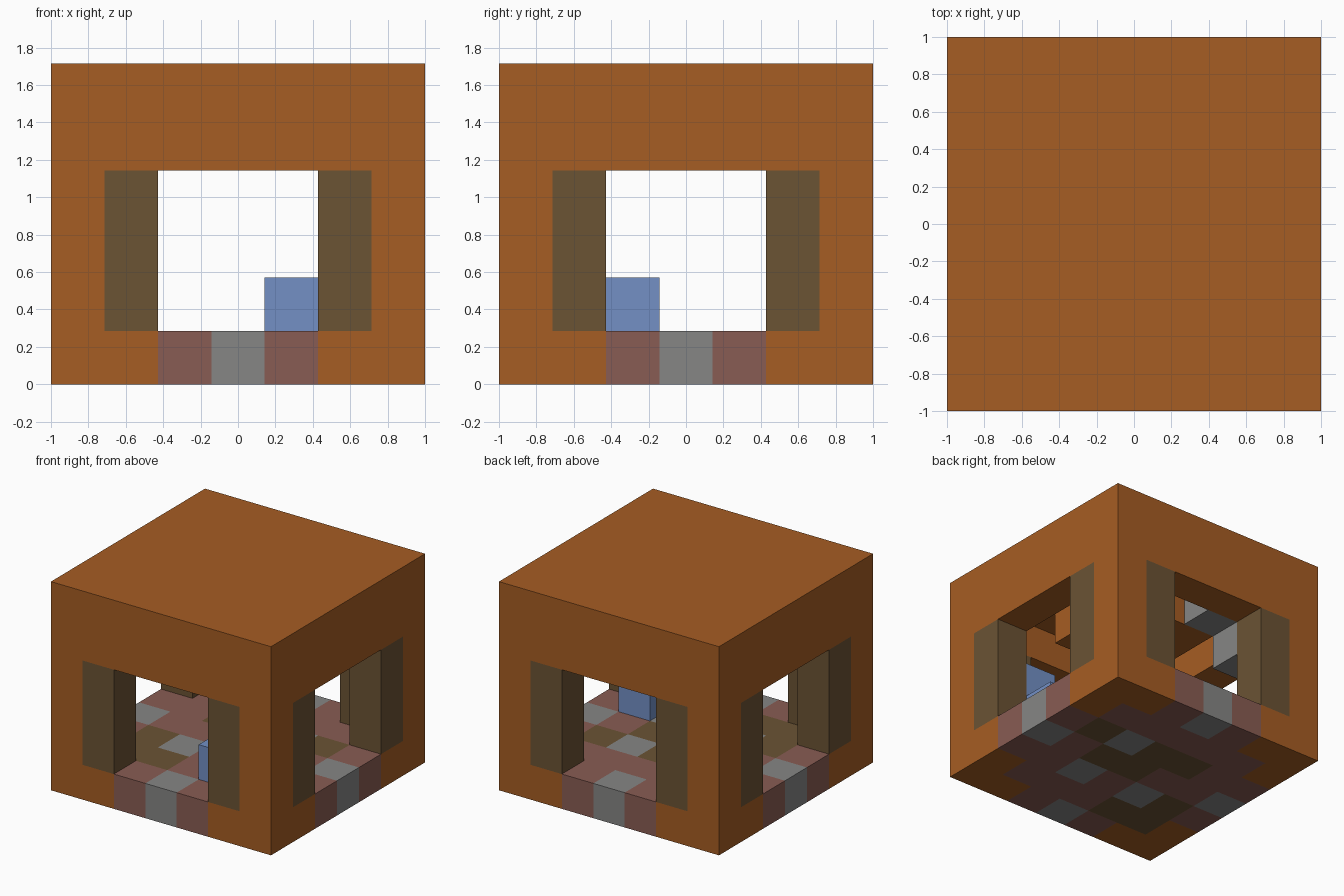
import bpy, bmesh
from mathutils import Vector

cube = bpy.data.objects.get("Cube")
if cube:
    bpy.data.objects.remove(cube, do_unlink=True)

U = 2 / 7  # edge of one building block


def srgb(*rgb):
    return tuple((c / 255 / 12.92) if c < 11 else ((c / 255 + 0.055) / 1.055) ** 2.4 for c in rgb) + (1,)


def material(name, *rgb):
    m = bpy.data.materials.new(name)
    m.use_nodes = True
    m.diffuse_color = srgb(*rgb)
    m.node_tree.nodes["Principled BSDF"].inputs["Base Color"].default_value = srgb(*rgb)
    return m


ORANGE = material("orange_clay", 166, 93, 35)
BROWN = material("dark_wood", 107, 83, 52)
RED = material("red_brick", 137, 92, 83)
GREY = material("stone_grey", 134, 134, 133)
BLUE = material("blue_cloth", 115, 144, 197)


def finish(name, bm, mats):
    me = bpy.data.meshes.new(name)
    bm.to_mesh(me)
    bm.free()
    for m in mats:
        me.materials.append(m)
    ob = bpy.data.objects.new(name, me)
    bpy.context.collection.objects.link(ob)
    return ob


def box(name, mat, lo, hi):
    """Box between two corners given in block units."""
    lo = Vector(lo) * U - Vector((1, 1, 0))
    hi = Vector(hi) * U - Vector((1, 1, 0))
    bm = bmesh.new()
    bmesh.ops.create_cube(bm, size=1)
    bmesh.ops.scale(bm, vec=hi - lo, verts=bm.verts)
    bmesh.ops.translate(bm, vec=(lo + hi) / 2, verts=bm.verts)
    return finish(name, bm, [mat])


# Floor slab: a tiled grid, coloured by cell
GREY_TILES = {(3, 0), (3, 6), (0, 3), (6, 3), (2, 2), (4, 2), (4, 4)}
BROWN_TILES = {(1, 1), (2, 1), (1, 2), (5, 4), (3, 4), (2, 4), (4, 3), (3, 3)}


def tile_material(i, j):
    if (i, j) in GREY_TILES:
        return 2
    if (i, j) in BROWN_TILES:
        return 3
    border = i in (0, 6) or j in (0, 6)
    doorway = 2 <= i <= 4 or 2 <= j <= 4
    return 0 if border and not doorway else 1


bm = bmesh.new()
bmesh.ops.create_grid(bm, x_segments=7, y_segments=7, size=1)
new = bmesh.ops.extrude_face_region(bm, geom=bm.faces[:], use_keep_orig=True)["geom"]
bmesh.ops.translate(bm, vec=(0, 0, U), verts=[g for g in new if isinstance(g, bmesh.types.BMVert)])
bmesh.ops.recalc_face_normals(bm, faces=bm.faces)
for f in bm.faces:
    c = f.calc_center_median() * 0.99
    f.material_index = tile_material(int((c.x + 1) / U), int((c.y + 1) / U))
finish("floor", bm, [ORANGE, RED, GREY, BROWN])

# Corner posts and the wooden door jambs beside them
for i, side in ((0, "right"), (6, "left")):
    for j, end in ((0, "front"), (6, "back")):
        box(f"post_{end}_{side}", ORANGE, (i, j, 1), (i + 1, j + 1, 4))
        a = 1 if i == 0 else 5
        b = 1 if j == 0 else 5
        box(f"jamb_{end}_{side}", BROWN, (a, j, 1), (a + 1, j + 1, 4))
        box(f"side_jamb_{end}_{side}", BROWN, (i, b, 1), (i + 1, b + 1, 4))

# Lintels over the four doorways
for k, end in ((0, "front"), (6, "back")):
    box(f"lintel_{end}", ORANGE, (0, k, 4), (7, k + 1, 5))
for k, side in ((0, "right"), (6, "left")):
    box(f"lintel_{side}", ORANGE, (k, 1, 4), (k + 1, 6, 5))

# Roof slab and the lowered block in the middle of the ceiling
box("roof", ORANGE, (0, 0, 5), (7, 7, 6))
box("ceiling_block", ORANGE, (2, 2, 4), (5, 5, 5))

# Corner seat with a raised back
box("seat_corner", BLUE, (5, 1, 1), (6, 2, 3))
box("seat_side", BLUE, (4, 1, 1), (5, 2, 2))
box("seat_end", BLUE, (5, 2, 1), (6, 3, 2))

# Stone blocks hanging in the opposite corner
box("hanging_stone_lower", GREY, (1, 5, 3), (2, 6, 5))
box("hanging_stone_upper", GREY, (2, 5, 4), (3, 6, 5))
